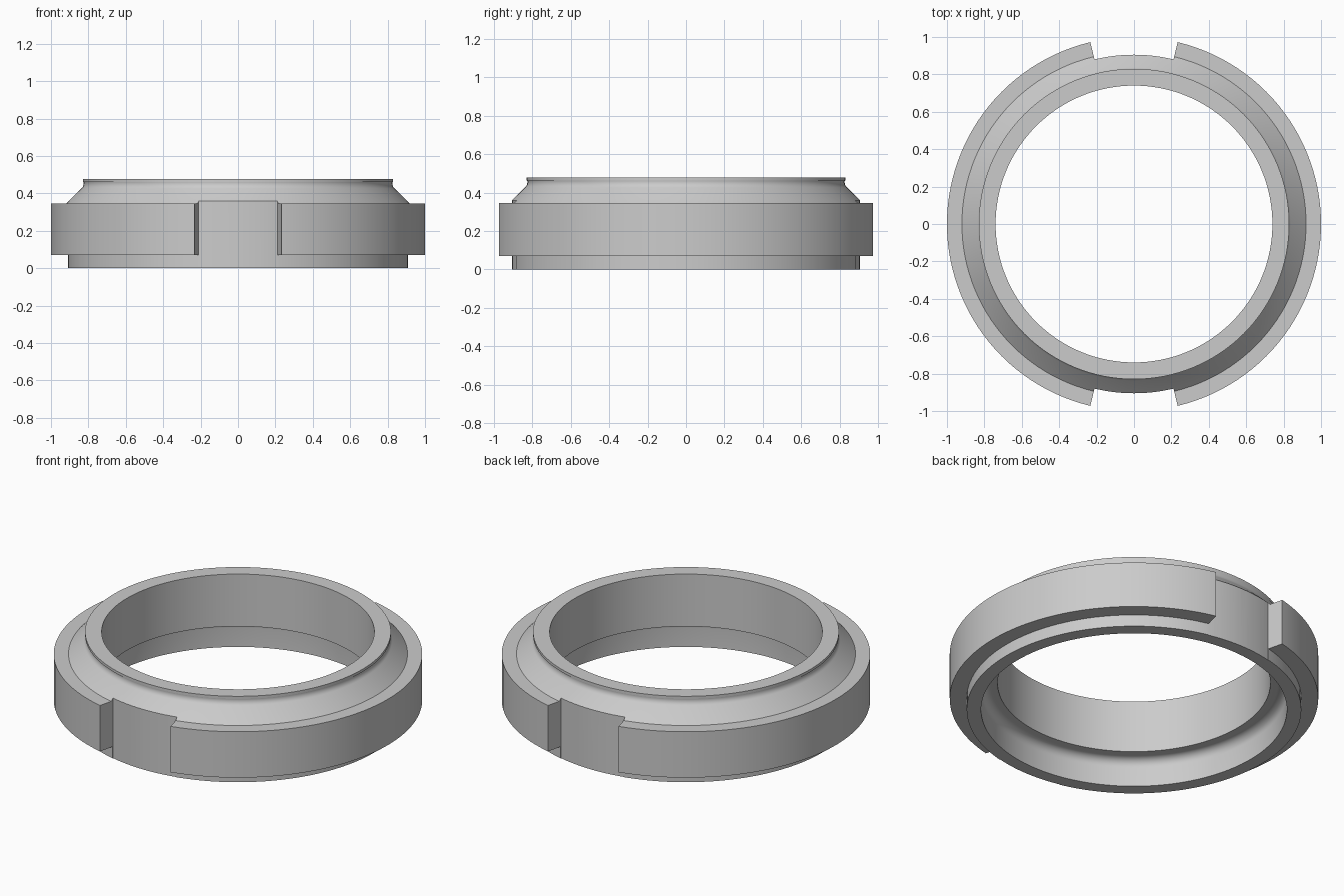
import bpy, bmesh, math
from mathutils import Matrix, Vector

cube = bpy.data.objects.get("Cube")
if cube:
    bpy.data.objects.remove(cube, do_unlink=True)

SEGMENTS = 128
SLOT_HALF = math.radians(13.5)

steel = bpy.data.materials.new("grey_steel")
steel.use_nodes = True
GREY = (0.6, 0.6, 0.6, 1)
steel.diffuse_color = GREY
steel.node_tree.nodes["Principled BSDF"].inputs["Base Color"].default_value = GREY


def arc(cx, cz, r, start, end, steps=8):
    """Points on a circular fillet in the radius-height plane."""
    angles = [math.radians(start + (end - start) * i / steps) for i in range(steps + 1)]
    return [(cx + r * math.cos(a), cz + r * math.sin(a)) for a in angles]


def revolve(name, profile, start=0.0, sweep=math.tau, steps=SEGMENTS):
    """Turn a closed profile about z; partial sweeps get end caps."""
    full = sweep >= math.tau
    bm = bmesh.new()
    rings = []
    for i in range(steps if full else steps + 1):
        turn = Matrix.Rotation(start + sweep * i / steps, 3, 'Z')
        rings.append([bm.verts.new(turn @ Vector((r, 0, z))) for r, z in profile])
    n = len(profile)
    for i in range(steps):
        a, b = rings[i], rings[(i + 1) % len(rings)]
        for j in range(n):
            k = (j + 1) % n
            bm.faces.new((a[j], b[j], b[k], a[k]))
    if not full:
        bm.faces.new(rings[0])
        bm.faces.new(rings[-1])
    bmesh.ops.recalc_face_normals(bm, faces=bm.faces)
    mesh = bpy.data.meshes.new(name)
    bm.to_mesh(mesh)
    bm.free()
    mesh.materials.append(steel)
    obj = bpy.data.objects.new(name, mesh)
    bpy.context.collection.objects.link(obj)
    return obj


# Ring body: foot, flange, cone with relieved neck, bore and filleted recess
profile = [(0.83, 0), (0.908, 0), (0.908, 0.07), (1, 0.07), (1, 0.345), (0.92, 0.345)]
profile += arc(0.865, 0.455, 0.04, 225, 160)
profile += [(0.83, 0.462), (0.83, 0.478), (0.74, 0.478), (0.74, 0.165)]
profile += arc(0.78, 0.115, 0.05, 90, 0)
nut = revolve("slotted_ring_nut", profile)

# Two wrench slots, front and back, with radial sides
slot = [(0.905, -0.1), (1.1, -0.1), (1.1, 0.6), (0.905, 0.6)]
cutters = []
for side, name in ((-1, "front_slot_cutter"), (1, "back_slot_cutter")):
    cutter = revolve(name, slot, side * math.pi / 2 - SLOT_HALF, 2 * SLOT_HALF, 12)
    cutter.hide_render = True
    cutters.append(cutter)
    mod = nut.modifiers.new(name, 'BOOLEAN')
    mod.operation = 'DIFFERENCE'
    mod.solver = 'EXACT'
    mod.object = cutter

bpy.context.view_layer.objects.active = nut
nut.select_set(True)
for mod in list(nut.modifiers):
    bpy.ops.object.modifier_apply(modifier=mod.name)
for cutter in cutters:
    bpy.data.objects.remove(cutter, do_unlink=True)
bpy.ops.object.shade_smooth_by_angle(angle=math.radians(25))
